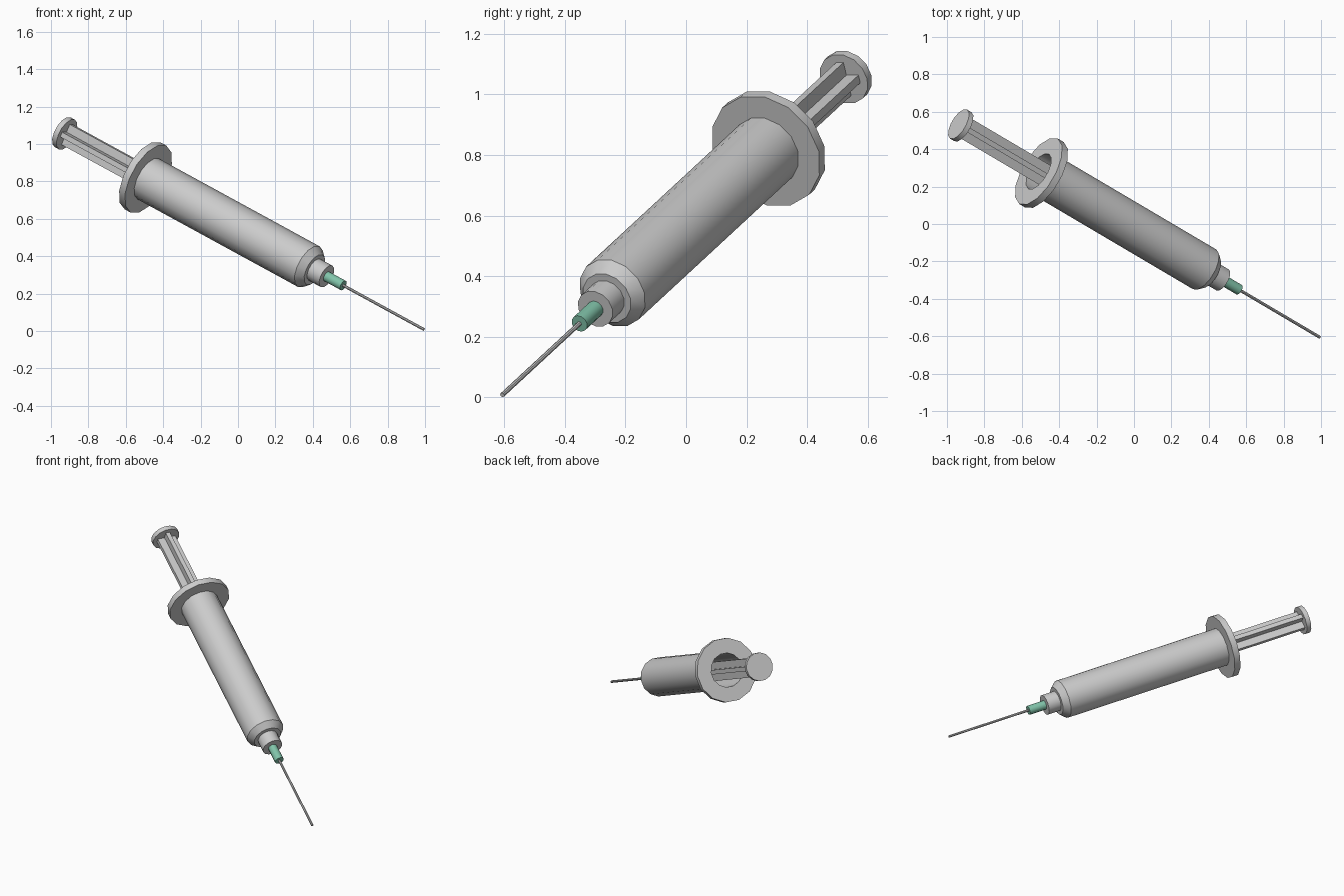
import bpy, bmesh, math
from mathutils import Vector, Matrix

if "Cube" in bpy.data.objects:
    bpy.data.objects.remove(bpy.data.objects["Cube"])

# Long axis of the syringe: from needle tip up to the thumb rest
TIP = Vector((0.994, -0.606, 0.008))
TOP = Vector((-0.938, 0.534, 1.063))
AXIS = (TOP - TIP).normalized()
SIDE = Vector((0, 0, 1)).cross(AXIS).normalized()
UP = AXIS.cross(SIDE)
FRAME = Matrix.Translation(TIP) @ Matrix((SIDE, UP, AXIS)).transposed().to_4x4()
LENGTH = (TOP - TIP).length


def finish(name, bm, colour=None, smooth=True):
    bmesh.ops.recalc_face_normals(bm, faces=bm.faces)
    me = bpy.data.meshes.new(name)
    bm.to_mesh(me)
    bm.free()
    ob = bpy.data.objects.new(name, me)
    bpy.context.collection.objects.link(ob)
    ob.matrix_world = FRAME
    if colour:
        mat = bpy.data.materials.new(name)
        mat.diffuse_color = colour
        mat.use_nodes = True
        mat.node_tree.nodes["Principled BSDF"].inputs["Base Color"].default_value = mat.diffuse_color
        me.materials.append(mat)
    if smooth:
        bpy.ops.object.select_all(action='DESELECT')
        bpy.context.view_layer.objects.active = ob
        ob.select_set(True)
        bpy.ops.object.shade_smooth_by_angle(angle=math.radians(35))
    return ob


def lathe(name, profile, sides, colour=None):
    """Spin (radius, distance from tip) points round the axis; end rings are capped."""
    bm = bmesh.new()
    rings = []
    for r, t in profile:
        rings.append([bm.verts.new((r * math.cos(a), r * math.sin(a), t))
                      for a in (2 * math.pi * i / sides for i in range(sides))])
    for a, b in zip(rings, rings[1:]):
        for i in range(sides):
            j = (i + 1) % sides
            bm.faces.new((a[i], a[j], b[j], b[i]))
    bm.faces.new(rings[0])
    bm.faces.new(rings[-1])
    return finish(name, bm, colour)


# Needle and its green hub
lathe("needle", [(0.008, 0), (0.008, 0.56)], 8)
lathe("needle_hub", [(0.029, 0.553), (0.029, 0.68)], 12, (0.22, 0.55, 0.40, 1))

# Hollow barrel with nozzle, shoulder and finger flange
lathe("barrel", [(0.065, 0.667), (0.065, 0.75), (0.09, 0.75), (0.123, 0.79),
                 (0.123, 1.89), (0.203, 1.89), (0.203, 1.93), (0.108, 1.93),
                 (0.108, 0.80)], 14)

# Plunger: rubber stopper, cross-shaped rod and thumb rest
lathe("plunger_stopper", [(0.106, 1.28), (0.106, 1.36)], 14)
lathe("thumb_rest", [(0.09, LENGTH - 0.03), (0.09, LENGTH)], 14)

ARM, HALF, TURN = 0.06, 0.014, math.radians(0)
bm = bmesh.new()
outline = []
for k in range(4):
    rot = Matrix.Rotation(k * math.pi / 2 + TURN, 3, 'Z')
    for x, y in ((ARM, -HALF), (ARM, HALF), (HALF, HALF)):
        outline.append(bm.verts.new(rot @ Vector((x, y, 1.35))))
base = bm.faces.new(outline)
top = bmesh.ops.extrude_face_region(bm, geom=[base], use_keep_orig=True)
bmesh.ops.translate(bm, vec=(0, 0, LENGTH - 0.03 - 1.35),
                    verts=[g for g in top["geom"] if isinstance(g, bmesh.types.BMVert)])
finish("plunger_rod", bm, smooth=False)
